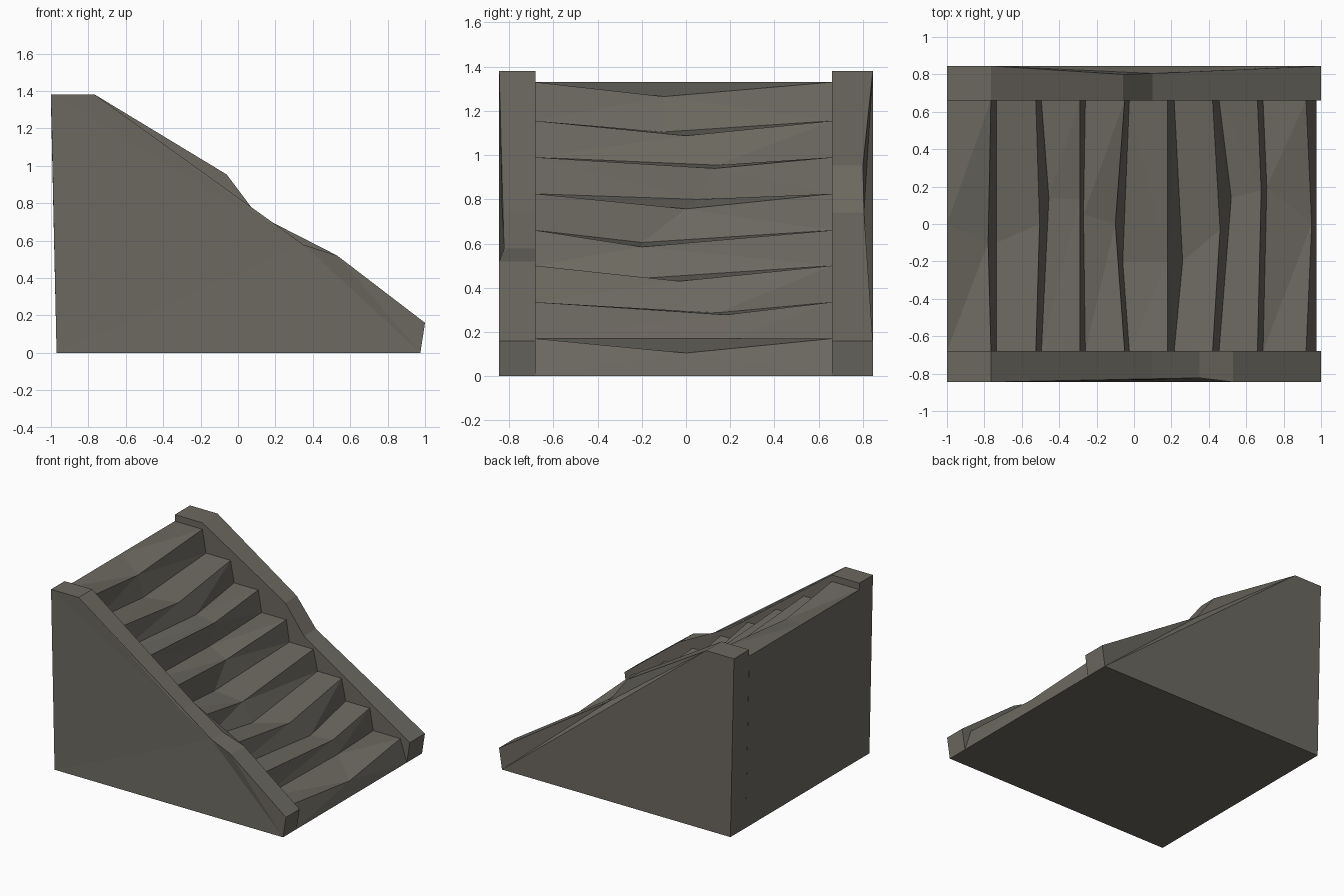
import bpy, bmesh

if "Cube" in bpy.data.objects:
    bpy.data.objects.remove(bpy.data.objects["Cube"])

stone = bpy.data.materials.new("weathered stone")
stone.diffuse_color = (0.15, 0.14, 0.118, 1)
stone.use_nodes = True
stone.node_tree.nodes["Principled BSDF"].inputs["Base Color"].default_value = stone.diffuse_color


def finish(name, bm):
    """Triangulate bent faces, fix normals and link the part."""
    bmesh.ops.triangulate(bm, faces=bm.faces[:])
    bmesh.ops.recalc_face_normals(bm, faces=bm.faces[:])
    mesh = bpy.data.meshes.new(name)
    bm.to_mesh(mesh)
    bm.free()
    mesh.materials.append(stone)
    bpy.context.collection.objects.link(bpy.data.objects.new(name, mesh))


def loft(name, rows):
    """Closed loop of rows across y, bridged together and capped at both ends."""
    bm = bmesh.new()
    vs = [[bm.verts.new(p) for p in row] for row in rows]
    for a, b in zip(vs, vs[1:] + vs[:1]):
        for k in range(len(a) - 1):
            bm.faces.new((a[k], a[k + 1], b[k + 1], b[k]))
    bm.faces.new([r[0] for r in vs])
    bm.faces.new([r[-1] for r in vs][::-1])
    finish(name, bm)


def side_wall(name, inner, outer, chipped):
    """Sloped wall; chipped = (x, z, inward offset of the outer edge)."""
    profile = [(0.975, 0, 0), (-0.97, 0, 0), (-1, 1.38, 0), (-0.765, 1.38, 0)]
    profile += chipped + [(1, 0.16, 0)]
    s = 1 if outer > 0 else -1
    loft(name, [[(x, inner, z), (x, outer - s * d, z)] for x, z, d in profile])


side_wall("front_wall", -0.68, -0.845,
          [(0.1, 0.74, 0.012), (0.35, 0.578, 0.022), (0.53, 0.52, 0)])
side_wall("back_wall", 0.66, 0.845,
          [(-0.06, 0.953, 0.045), (0.1, 0.74, 0.04)])

# Worn stairs: per step, nose end x, nose middle (x, y, z),
# tread back end x, tread back middle (x, y, z)
Y0, Y1 = -0.68, 0.66
heights = [0.17, 0.335, 0.5, 0.66, 0.825, 0.99, 1.155, 1.33]
steps = [
    (0.92, (0.95, 0.0, 0.105), 0.69, (0.71, 0.2, 0.17)),
    (0.66, (0.68, 0.18, 0.278), 0.455, (0.52, 0.14, 0.287)),
    (0.42, (0.46, -0.03, 0.43), 0.215, (0.26, -0.2, 0.443)),
    (0.18, (0.18, -0.2, 0.585), -0.025, (-0.06, -0.2, 0.605)),
    (-0.05, (-0.10, 0.0, 0.757), -0.26, (-0.27, 0.05, 0.80)),
    (-0.29, (-0.29, 0.13, 0.94), -0.495, (-0.455, 0.14, 0.955)),
    (-0.525, (-0.505, 0.0, 1.088), -0.735, (-0.735, -0.1, 1.105)),
    (-0.765, (-0.78, -0.1, 1.265), -1.0, (-1.0, 0.0, 1.33)),
]


def row(x, mid, z):
    return [(x, Y0, z), mid, (x, Y1, z)]


rows = [row(0.975, (0.975, 0, 0), 0)]
for z, (nx, nose, bx, back) in zip(heights, steps):
    rows += [row(nx, nose, z), row(bx, back, z)]
rows.append(row(-0.97, (-0.97, 0, 0), 0))
loft("worn_stairs", rows)
